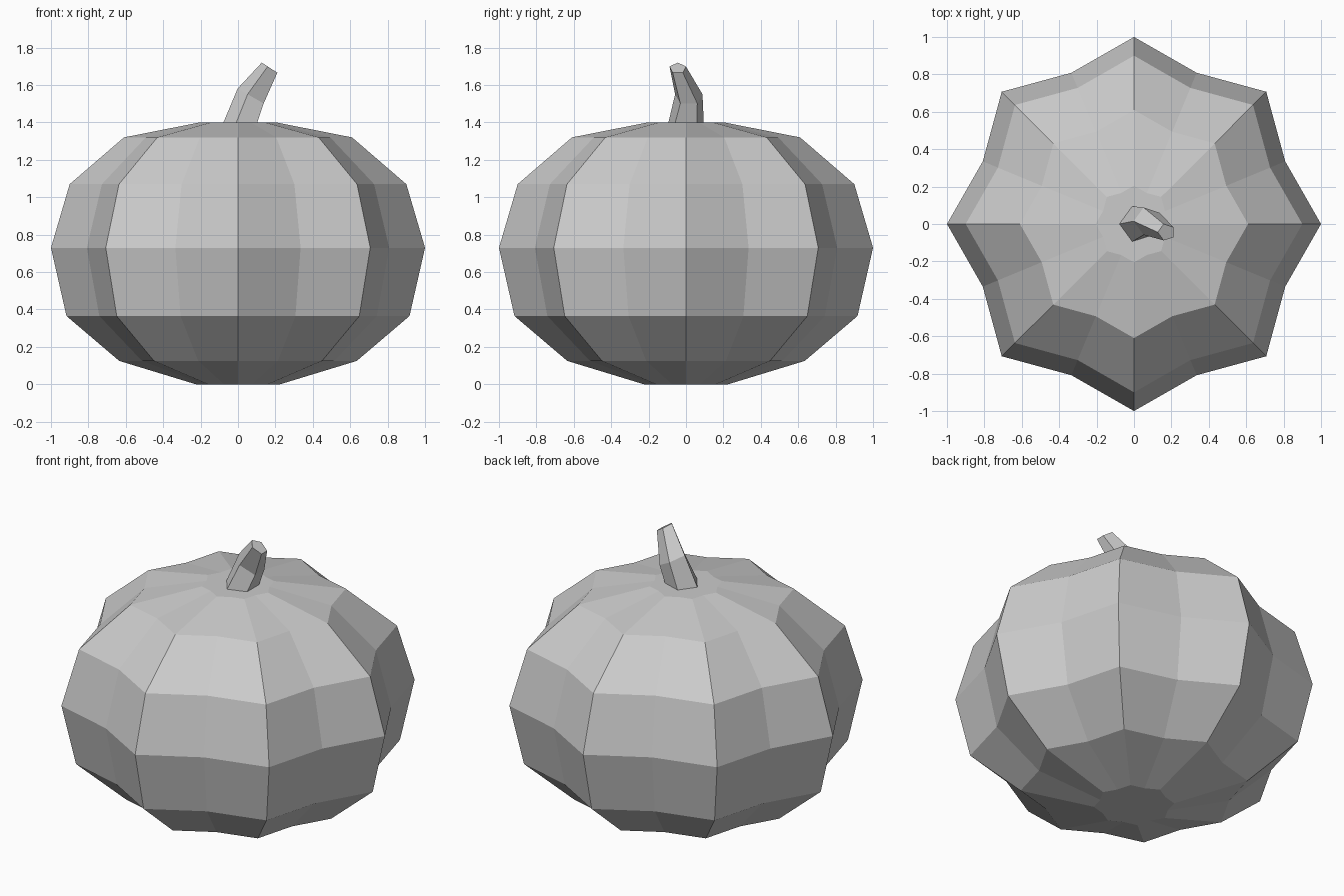
import bpy, bmesh
from math import sin, cos, pi

if "Cube" in bpy.data.objects:
    bpy.data.objects.remove(bpy.data.objects["Cube"])


def loft(name, rings):
    """Skin a stack of vertex rings and cap both ends."""
    bm = bmesh.new()
    loops = [[bm.verts.new(p) for p in ring] for ring in rings]
    n = len(loops[0])
    for low, high in zip(loops, loops[1:]):
        for i in range(n):
            j = (i + 1) % n
            bm.faces.new((low[i], low[j], high[j], high[i]))
    bm.faces.new(loops[0][::-1])
    bm.faces.new(loops[-1])
    bmesh.ops.recalc_face_normals(bm, faces=bm.faces)
    mesh = bpy.data.meshes.new(name)
    bm.to_mesh(mesh)
    bm.free()
    obj = bpy.data.objects.new(name, mesh)
    bpy.context.collection.objects.link(obj)
    return obj


# Ribbed body: eight ridges with a shallow groove between each pair
GROOVE = 0.875
profile = [(0.225, 0), (0.635, 0.125), (0.917, 0.365), (1.0, 0.73),
           (0.90, 1.07), (0.61, 1.32), (0.205, 1.40)]


def ribbed_ring(radius, z):
    ring = []
    for i in range(16):
        r = radius * (GROOVE if i % 2 else 1)
        ring.append((r * cos(i * pi / 8), r * sin(i * pi / 8), z))
    return ring


loft("pumpkin_body", [ribbed_ring(r, z) for r, z in profile])

# Bent five-sided stem: centre x, y, z, radius, downward slope towards +x
stations = [(0.02, 0, 1.395, 0.10, 0),
            (0.075, 0.015, 1.537, 0.077, 0.57),
            (0.173, -0.044, 1.69, 0.046, 0.65)]


def stem_ring(x, y, z, r, slope):
    ring = []
    for i in range(5):
        a = pi + i * 2 * pi / 5
        dx = r * cos(a)
        ring.append((x + dx, y + r * sin(a), z - slope * dx))
    return ring


loft("stem", [stem_ring(*s) for s in stations])
